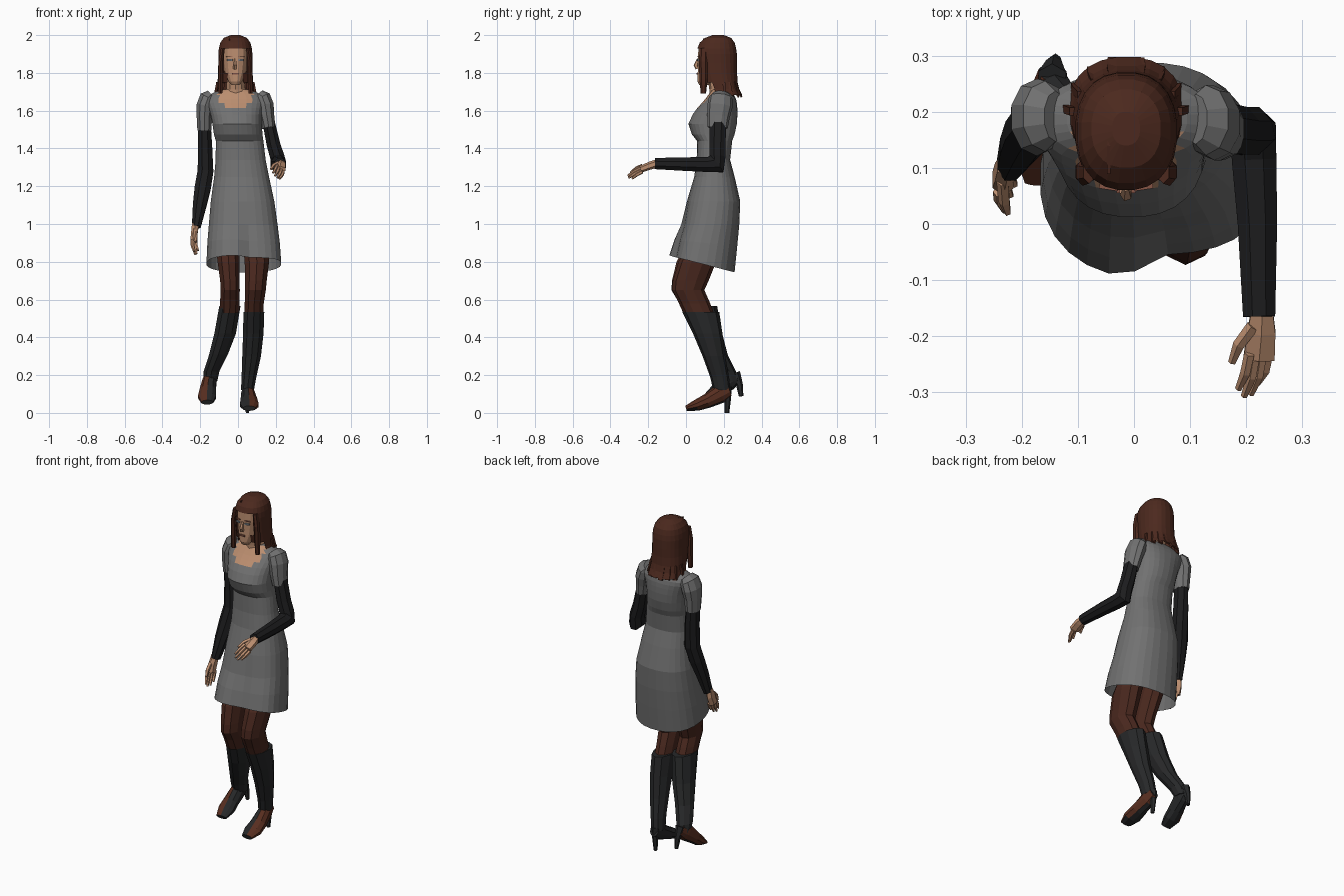
import bpy, bmesh, math
from mathutils import Vector as V


def mat(name, r, g, b):
    m = bpy.data.materials.new(name)
    m.diffuse_color = (r, g, b, 1)
    return m


GREY = mat("grey cloth", .165, .165, .165)
BLACK = mat("black sleeve", .012, .012, .013)
BOOT = mat("boot charcoal", .020, .021, .022)
HAIR = mat("dark red brown hair", .072, .022, .013)
TIGHTS = mat("brown tights", .068, .021, .013)
SKIN = mat("skin", .50, .27, .16)
SHOE = mat("shoe brown", .095, .027, .014)
EYE = mat("eye blue grey", .20, .23, .26)
LIP = mat("lip brown", .24, .09, .06)


def loft(name, rings, mats, caps=(True, True), keep=None, paint=None):
    """Skin a list of equal point rings; optionally drop or paint faces by rule."""
    bm = bmesh.new()
    rows = [[bm.verts.new(p) for p in r] for r in rings]
    n = len(rows[0])
    for a, b in zip(rows, rows[1:]):
        for i in range(n):
            j = (i + 1) % n
            bm.faces.new((a[i], a[j], b[j], b[i]))
    if caps[0]:
        bm.faces.new(rows[0][::-1])
    if caps[1]:
        bm.faces.new(rows[-1])
    bmesh.ops.recalc_face_normals(bm, faces=bm.faces)
    if keep:
        drop = [f for f in bm.faces if not keep(f.calc_center_median())]
        bmesh.ops.delete(bm, geom=drop, context='FACES')
    if paint:
        for f in bm.faces:
            f.material_index = paint(f.calc_center_median(), f.normal)
    me = bpy.data.meshes.new(name)
    bm.to_mesh(me)
    bm.free()
    for m in mats:
        me.materials.append(m)
    ob = bpy.data.objects.new(name, me)
    bpy.context.collection.objects.link(ob)
    return ob


def flat_ring(x0, x1, y0, y1, z, n=20, p=2.3, tilt=0, fold=0):
    """Horizontal rounded ring; tilt lifts the front, fold sets the +x front back."""
    out = []
    cx, cy, rx, ry = (x0 + x1) / 2, (y0 + y1) / 2, (x1 - x0) / 2, (y1 - y0) / 2
    for i in range(n):
        a = math.tau * (i + .5) / n
        c, s = math.cos(a), math.sin(a)
        px = cx + rx * math.copysign(abs(c) ** (2 / p), c)
        y = math.copysign(abs(s) ** (2 / p), s)
        f = max(0, -y) ** 2 * min(1, max(0, px + .01) / .04)
        out.append(V((px, cy + ry * y + fold * f, z - tilt * y - fold * .3 * f)))
    return out


def tube(name, path, mats, n=8, paint=None, level=False):
    """Limb through (x, y, z, side radius, depth radius) stations; level keeps rings horizontal."""
    pts = [V(p[:3]) for p in path]
    rings = []
    for i, p in enumerate(path):
        t = (pts[min(i + 1, len(pts) - 1)] - pts[max(i - 1, 0)]).normalized()
        t = V((0, 0, 1)) if level else t
        u = (V((1, 0, 0)) - t * t.x).normalized()
        v = t.cross(u)
        k = [math.tau * (j + .5) / n for j in range(n)]
        rings.append([pts[i] + u * p[3] * math.cos(a) + v * p[4] * math.sin(a) for a in k])
    return loft(name, rings, mats, paint=paint)


# dress: hem to neck, low neckline shows skin
dress = [(-.168, .23, -.097, .258, .79, .046, .042), (-.163, .222, -.068, .272, .9, .02, .032),
         (-.155, .21, -.03, .283, 1.0, 0, .018), (-.145, .193, .003, .288, 1.12, 0, .005),
         (-.127, .165, .043, .258, 1.25, 0, 0), (-.119, .147, .056, .234, 1.34, 0, 0),
         (-.118, .135, .058, .245, 1.44, 0, 0), (-.128, .13, .03, .258, 1.475, 0, 0),
         (-.136, .127, .012, .27, 1.53, 0, 0), (-.146, .128, .035, .273, 1.58, 0, 0),
         (-.158, .133, .06, .272, 1.615, 0, 0), (-.168, .14, .083, .27, 1.64, 0, 0),
         (-.17, .142, .102, .265, 1.662, 0, 0), (-.155, .128, .117, .255, 1.682, 0, 0),
         (-.12, .095, .13, .243, 1.70, 0, 0), (-.078, .057, .138, .23, 1.712, 0, 0)]
loft("dress", [flat_ring(*d[:5], n=28, tilt=d[5], fold=d[6]) for d in dress], [GREY, SKIN], (False, True),
     paint=lambda c, n: int(c.y < .17 and ((c.x + .012) / .1) ** 2 + ((c.z - 1.715) / .105) ** 2 < 1))

# short puffed sleeves
tube("right_puff_sleeve", [(-.14, .192, 1.685, .03, .045), (-.158, .192, 1.668, .047, .063), (-.173, .19, 1.625, .049, .069),
                           (-.178, .187, 1.57, .043, .06), (-.178, .187, 1.495, .039, .051)], [GREY], 10)
tube("left_puff_sleeve", [(.11, .187, 1.685, .03, .045), (.128, .185, 1.668, .047, .063), (.143, .18, 1.625, .049, .067),
                          (.152, .172, 1.57, .042, .06), (.163, .168, 1.51, .037, .053)], [GREY], 10)

# long black sleeves
tube("right_arm", [(-.178, .187, 1.54, .036, .046), (-.174, .19, 1.4, .041, .046), (-.172, .187, 1.28, .045, .045),
                   (-.187, .165, 1.19, .046, .043), (-.203, .137, 1.1, .039, .038), (-.221, .105, .985, .025, .031)], [BLACK])
tube("left_arm", [(.162, .17, 1.54, .035, .048), (.188, .166, 1.42, .039, .046), (.208, .166, 1.355, .041, .046),
                  (.213, .163, 1.318, .043, .06), (.214, .115, 1.315, .043, .043), (.22, 0, 1.317, .038, .039),
                  (.223, -.165, 1.32, .031, .032)], [BLACK])


def hand(side, wrist, d, s, c):
    """Palm, four curled fingers and thumb; d = pointing, s = across (thumb side +), c = curl."""
    w, d, s, c = V(wrist), V(d).normalized(), V(s).normalized(), V(c).normalized()

    def st(a, b, e, r, q):
        return (*(w + d * a + s * b + c * e), r, q)
    wide, thin = (.032, .021) if abs(s.x) > abs(s.y) else (.022, .034)
    tube(side + "_palm", [st(-.015, 0, 0, .021, .021), st(.03, 0, 0, wide * .9, thin), st(.08, 0, .004, wide, thin * .85)],
         [SKIN], 6)
    for i, (b, ln) in enumerate([(.024, .066), (.009, .08), (-.008, .076), (-.023, .056)]):
        tube(f"{side}_finger_{i + 1}", [st(.072, b, .004, .01, .01), st(.072 + ln * .55, b * 1.05, .012, .0095, .0095),
                                        st(.072 + ln, b, .03, .006, .006)], [SKIN], 5)
    tube(side + "_thumb", [st(.02, .018, .004, .012, .012), st(.055, .034, .022, .011, .011), st(.088, .036, .036, .007, .007)],
         [SKIN], 5)


hand("right", (-.227, .1, .985), (-.12, -.25, -1), (-.35, -.85, .1), (.5, -.5, 0))
hand("left", (.228, -.163, 1.318), (-.03, -1, -.33), (-.6, 0, .6), (-.6, 0, -.6))

# legs: brown tights above the boot tops
tube("left_thigh", [(.085, .14, .97, .07, .085), (.1, .06, .8, .068, .1), (.095, .025, .7, .06, .095),
                    (.092, .012, .65, .058, .085), (.086, .045, .58, .053, .083), (.084, .075, .51, .052, .08)],
     [TIGHTS], 10, level=True)
tube("right_thigh", [(-.06, .13, .97, .07, .085), (-.05, .05, .8, .061, .1), (-.043, .018, .7, .054, .092),
                     (-.041, .008, .65, .053, .085), (-.043, .035, .6, .054, .082), (-.044, .065, .53, .053, .08)],
     [TIGHTS], 10, level=True)
tube("left_boot_shaft", [(.084, .078, .535, .058, .098), (.081, .115, .42, .057, .078), (.072, .148, .3, .052, .06),
                         (.058, .178, .19, .041, .05), (.05, .19, .12, .036, .046)], [BOOT], 10, level=True)
tube("right_boot_shaft", [(-.043, .07, .565, .059, .095), (-.068, .115, .42, .06, .077), (-.103, .16, .31, .052, .06),
                          (-.14, .212, .22, .044, .052), (-.146, .235, .165, .037, .046)], [BOOT], 10, level=True)

# shoes: brown on the outer side, charcoal inside and underneath
left_foot = [(.05, .23, .12, .026, .032), (.053, .18, .1, .037, .05), (.058, .11, .062, .047, .038),
             (.06, .055, .04, .052, .03), (.06, .0, .024, .034, .014)]
right_foot = [(-.145, .27, .195, .026, .032), (-.15, .225, .17, .038, .052), (-.16, .165, .118, .045, .038),
              (-.164, .125, .084, .05, .031), (-.163, .075, .056, .033, .014)]
for side, path, sg in (("left", left_foot, 1), ("right", right_foot, -1)):
    tube(side + "_shoe", path, [BOOT, SHOE], 10,
         paint=lambda c, n, sg=sg: int(n.x * sg > .05 and n.z > -.75))
tube("left_heel", [(.05, .212, .135, .028, .03), (.05, .221, .07, .016, .017), (.05, .217, 0, .01, .012)], [BOOT], 6)
tube("right_heel", [(-.146, .258, .21, .028, .03), (-.143, .283, .15, .016, .018), (-.14, .292, .088, .01, .012)],
     [BOOT], 6)

# head and neck
HX = -.014
head = [(.02, .07, .115, 1.735), (.038, .06, .17, 1.755), (.055, .06, .22, 1.79), (.064, .062, .245, 1.83),
        (.07, .062, .25, 1.875), (.07, .064, .25, 1.93), (.05, .09, .23, 1.975)]
loft("head", [flat_ring(HX - w, HX + w, a, b, z, n=16) for w, a, b, z in head], [SKIN])
tube("neck", [(-.01, .185, 1.67, .07, .06), (-.012, .175, 1.72, .052, .052), (HX, .165, 1.79, .048, .052)], [SKIN], 10)
tube("nose", [(HX, .064, 1.875, .006, .006), (HX, .052, 1.84, .011, .012), (HX, .06, 1.822, .012, .01)], [SKIN], 5)


def plate(name, x, y, z, sx, sz, m, turn=0):
    bpy.ops.mesh.primitive_cube_add(size=1, location=(x, y, z), rotation=(0, 0, turn))
    ob = bpy.context.object
    ob.name = name
    ob.scale = (sx, .008, sz)
    ob.data.materials.append(m)


# painted face details
for sg, side in ((-1, "right"), (1, "left")):
    plate(side + "_eye", HX + sg * .03, .064, 1.868, .028, .009, EYE, sg * .15)
    plate(side + "_brow", HX + sg * .031, .065, 1.885, .034, .004, LIP, sg * .15)
plate("mouth", HX, .059, 1.795, .034, .009, LIP)

# hair shell, open over the face and beside the neck, flared at the back
hair = [(.104, .1, .298, 1.683), (.097, .1, .282, 1.715), (.095, .085, .274, 1.75), (.092, .07, .271, 1.8),
        (.091, .062, .271, 1.85), (.091, .058, .27, 1.9), (.088, .06, .266, 1.93), (.08, .072, .258, 1.96),
        (.062, .1, .24, 1.985), (.025, .14, .2, 2.0)]
loft("hair", [flat_ring(HX - w, HX + w, a, b, z, n=24) for w, a, b, z in hair], [HAIR], (False, True),
     keep=lambda c: c.z > 1.775 and (c.z > 1.915 or c.y > .085 or abs(c.x - HX) > .07) or c.z <= 1.775 and c.y > .15)
tube("hair_parting", [(-.045, .09, 1.976, .004, .006), (-.045, .14, 1.991, .004, .006), (-.04, .2, 1.991, .004, .006)],
     [HAIR], 4)

# separate flared hair tips round the back
for i in range(8):
    a = math.radians(14 + i * 152 / 7)
    c, s = math.cos(a), math.sin(a)
    tube(f"hair_tip_{i + 1}", [(HX + .088 * c, .18 + .085 * s, 1.75, .022, .01), (HX + .097 * c, .18 + .1 * s, 1.70, .023, .01),
                               (HX + .106 * c, .182 + .114 * s, 1.672 + .006 * (i % 2), .018, .006)], [HAIR], 4)

# long flat locks framing the face
for sg, side in ((-1, "right"), (1, "left")):
    tube(side + "_front_lock", [(HX + sg * .066, .092, 1.93, .012, .02), (HX + sg * .078, .092, 1.86, .012, .024),
                                (HX + sg * .078, .093, 1.77, .014, .022), (HX + sg * .08, .092, 1.69, .012, .014)], [HAIR], 6)
